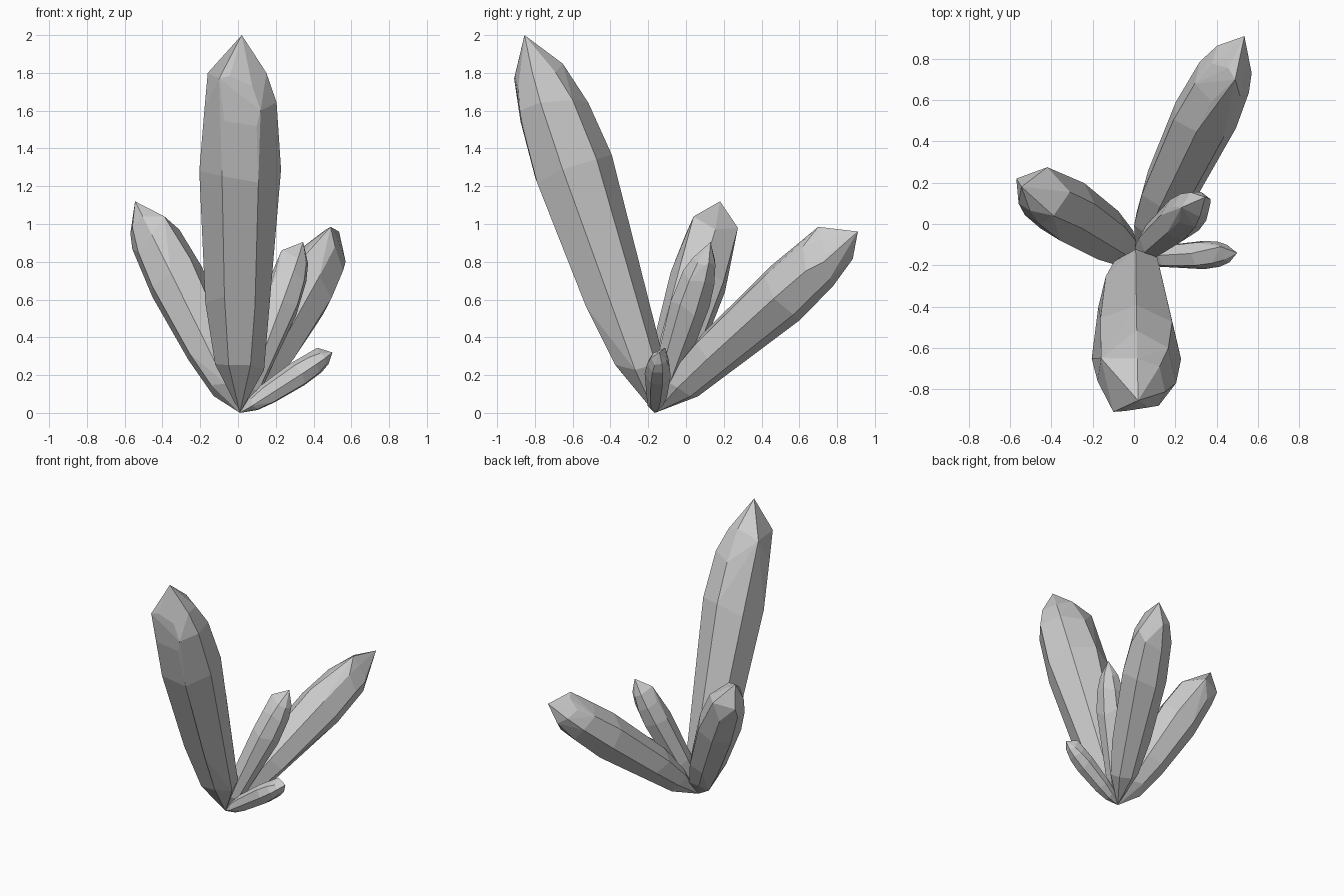
import bpy, bmesh, math, random
from mathutils import Vector

if "Cube" in bpy.data.objects:
    bpy.data.objects.remove(bpy.data.objects["Cube"])

ROOT = Vector((0.01, -0.165, 0.0))
# (fraction of length, fraction of full radius): pointed root, swelling body, cut tip
PROFILE = [(0.14, 0.60), (0.31, 0.84), (0.64, 1.0), (0.81, 0.88), (0.89, 0.62)]
SIDES = 7


def crystal(name, tip, radius, phase, shift=(0, 0, 0), corners=(), seed=1):
    """Faceted convex shard growing from the shared root to its tip."""
    rng = random.Random(seed)
    tip = Vector(tip)
    axis = tip - ROOT
    u = Vector((1, 0, 0)) if abs(axis.x) < 0.1 else axis.cross(Vector((0, 0, 1)))
    u = (u - axis * u.dot(axis) / axis.length_squared).normalized()
    v = axis.normalized().cross(u)
    bm = bmesh.new()
    points = [ROOT, tip] + [Vector(c) for c in corners]
    for t, r in PROFILE:
        for i in range(SIDES):
            a = phase + math.tau * i / SIDES
            # stagger each corner along the axis for uneven natural facets
            tt = t + rng.uniform(-0.025, 0.025)
            p = ROOT + axis * tt + (u * math.cos(a) + v * math.sin(a)) * radius * r
            points.append(p + Vector(shift) * r)
    for p in points:
        bm.verts.new(p)
    res = bmesh.ops.convex_hull(bm, input=bm.verts)
    loose = [g for g in set(res["geom_interior"] + res["geom_unused"])
             if isinstance(g, bmesh.types.BMVert)]
    bmesh.ops.delete(bm, geom=loose, context='VERTS')
    # merge nearly coplanar triangles into larger flat facets
    bmesh.ops.dissolve_limit(bm, angle_limit=math.radians(5),
                             verts=bm.verts, edges=bm.edges)
    bmesh.ops.recalc_face_normals(bm, faces=bm.faces)
    mesh = bpy.data.meshes.new(name)
    bm.to_mesh(mesh)
    bm.free()
    bpy.context.collection.objects.link(bpy.data.objects.new(name, mesh))


# tall front shard
crystal("main_crystal", (0.02, -0.855, 2.0), 0.222, math.pi / 2, (-0.005, 0.008, 0.002),
        [(-0.1, -0.91, 1.77), (0.12, -0.88, 1.60), (-0.16, -0.65, 1.80)], 3)
# long shard leaning to the back right
crystal("back_crystal", (0.535, 0.91, 0.96), 0.163, 0.2, (-0.005, -0.008, 0.015),
        [(0.49, 0.70, 0.985), (0.57, 0.73, 0.80)], 5)
# left shard
crystal("left_crystal", (-0.545, 0.18, 1.12), 0.157, 0.0, (0.010, 0.016, 0.0),
        [(-0.42, 0.275, 0.98), (-0.57, 0.22, 0.95), (-0.39, 0.04, 1.04)], 8)
# slim shard between the front and back ones
crystal("middle_crystal", (0.345, 0.13, 0.905), 0.105, 0.3, (0, 0, 0),
        [(0.23, 0.08, 0.86), (0.37, 0.10, 0.78)], 11)
# small low shard on the right
crystal("small_crystal", (0.5, -0.14, 0.32), 0.071, 0.1, (0, 0, 0.003),
        [(0.42, -0.11, 0.345)], 14)
